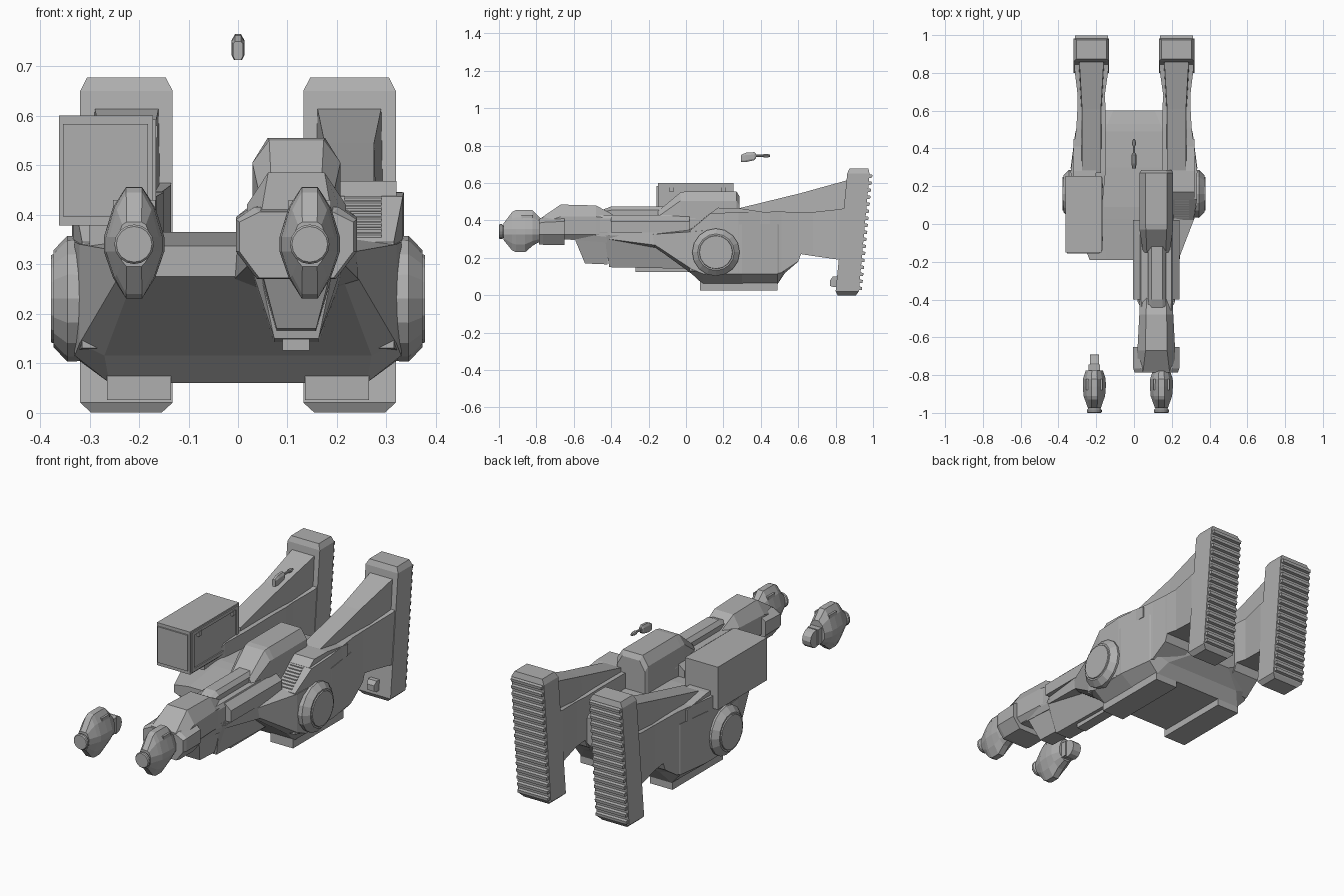
import bpy, bmesh, math

mat = bpy.data.materials.new("hull grey")
mat.diffuse_color = (0.43, 0.43, 0.43, 1)


def loft(name, rings):
    """Skin a list of equally long point rings and cap both ends."""
    bm = bmesh.new()
    vs = [[bm.verts.new(p) for p in r] for r in rings]
    n = len(rings[0])
    for a, b in zip(vs, vs[1:]):
        for i in range(n):
            j = (i + 1) % n
            bm.faces.new((a[i], a[j], b[j], b[i]))
    bm.faces.new(vs[0])
    bm.faces.new(vs[-1][::-1])
    bmesh.ops.recalc_face_normals(bm, faces=bm.faces)
    me = bpy.data.meshes.new(name)
    bm.to_mesh(me)
    bm.free()
    me.materials.append(mat)
    ob = bpy.data.objects.new(name, me)
    bpy.context.collection.objects.link(ob)
    return ob


def rect(y, x0, x1, z0, z1):
    return [(x0, y, z0), (x1, y, z0), (x1, y, z1), (x0, y, z1)]


def box(name, x0, x1, y0, y1, z0, z1):
    return loft(name, [rect(y0, x0, x1, z0, z1), rect(y1, x0, x1, z0, z1)])


def octo(y, cx, wb, zb, wm, z1, z2, wt, zt):
    """Eight-point section: bottom, middle and top half widths."""
    return [(cx - wb, y, zb), (cx + wb, y, zb), (cx + wm, y, z1), (cx + wm, y, z2),
            (cx + wt, y, zt), (cx - wt, y, zt), (cx - wm, y, z2), (cx - wm, y, z1)]


def circle(axis, pos, c, r, n=16):
    """Ring about the x or y axis; c holds the two other coordinates."""
    pts = [(c[0] + r * math.cos(2 * math.pi * i / n),
            c[1] + r * math.sin(2 * math.pi * i / n)) for i in range(n)]
    return [(pos, a, b) if axis == "x" else (a, pos, b) for a, b in pts]


# Main hull
loft("main_hull", [octo(*s) for s in (
    (-.19, 0, .21, .275, .235, .285, .325, .15, .337),
    (.03, 0, .27, .115, .32, .14, .34, .16, .36),
    (.09, 0, .26, .06, .33, .115, .345, .16, .365),
    (.30, 0, .26, .06, .335, .115, .38, .16, .365),
    (.49, 0, .26, .06, .31, .115, .38, .15, .36),
    (.53, 0, .22, .12, .29, .14, .36, .14, .355),
    (.60, 0, .11, .18, .15, .2, .33, .11, .34))])

for s, side in ((1, "right"), (-1, "left")):
    def m(ring):
        return [(s * x, y, z) for x, y, z in ring]

    # Rear leg running from hull to track
    loft(side + "_leg", [m(rect(*r)) for r in (
        (.02, .20, .315, .13, .345), (.13, .165, .333, .12, .437),
        (.28, .15, .335, .12, .445), (.51, .15, .305, .12, .447),
        (.60, .15, .30, .18, .445), (.615, .15, .30, .22, .445),
        (.68, .155, .298, .21, .445), (.82, .135, .315, .19, .46),
        (.88, .135, .315, .19, .47))])
    # Raised ridge on the leg
    loft(side + "_leg_ridge", [m([(x0, y, .40), (x1, y, .40), (x1 - .005, y, z), (x0 + .005, y, z)])
                               for y, x0, x1, z in ((.27, .17, .28, .462), (.61, .17, .28, .545),
                                                    (.87, .155, .295, .617))])
    loft(side + "_leg_shoulder", [m(rect(y, .20, .32, .38, z)) for y, z in
                                  ((.13, .438), (.17, .468), (.28, .466), (.45, .44))])
    # Cooling grille slats on the front slope of the leg
    for i in range(8):
        t = i / 7
        y, z = .03 + .09 * t, .355 + .075 * t
        loft(side + "_grille_slat", [m(rect(y, .215, .29, z - .012, z + .004)),
                                     m(rect(y + .006, .215, .29, z - .012, z + .008))])

    # Slanted track block: chamfered rings from bottom to top
    def track(z, inset):
        t = z / .68
        y0, y1 = .798 + .067 * t + inset * .6, .922 + .062 * t - inset * .6
        x0, x1 = .132 + inset, .319 - inset
        return m([(x0, y0, z), (x1, y0, z), (x1, y1, z), (x0, y1, z)])
    loft(side + "_track", [track(0, .022), track(.02, 0), track(.65, 0), track(.677, .014)])
    # Track ribs
    for i in range(17):
        z = .035 + i * .0375
        y = .922 + .062 * z / .68
        loft(side + "_track_rib", [m([(x, y - .01, z - .009), (x, y + .015, z - .006),
                                      (x, y + .017, z + .009), (x, y - .01, z + .014)])
                                   for x in (.138, .313)])
    # Small fitting on the foot
    loft(side + "_foot_fitting", [m(rect(.77, .205, .245, .05, .08)),
                                  m(rect(.785, .20, .25, .045, .10)),
                                  m(rect(.83, .20, .25, .045, .10))])
    # Belly skid
    loft(side + "_belly_skid", [m(rect(.075, .135, .265, .025, .12)),
                                m(rect(.49, .135, .265, .025, .12))])
    # Round side hub
    c = (.16, .23)
    loft(side + "_side_hub", [circle("x", s * x, c, r) for x, r in
                              ((.28, .125), (.345, .127), (.373, .098), (.373, .09), (.378, .088))])

# Cargo box with framed panels
box("cargo_box", -.362, -.172, -.15, .255, .378, .60)
box("cargo_front_panel", -.354, -.182, -.157, -.15, .396, .583)
for z0, z1 in ((.385, .402), (.575, .592)):
    box("cargo_side_rail", -.173, -.166, -.14, .245, z0, z1)
for y0, y1 in ((-.14, -.12), (.225, .245)):
    box("cargo_side_post", -.173, -.166, y0, y1, .385, .592)
for y in (-.09, .19):
    box("cargo_latch", -.173, -.163, y, y + .025, .555, .58)
box("cargo_mount", -.30, -.18, -.02, .22, .33, .38)

# Offset cabin
CX = .118
loft("cabin", [octo(*r) for r in (
    (-.15, CX, .06, .34, .07, .36, .42, .05, .45),
    (-.03, CX, .08, .34, .089, .36, .505, .055, .55),
    (.00, CX, .08, .34, .089, .36, .505, .058, .555),
    (.27, CX, .08, .34, .089, .36, .505, .058, .555),
    (.285, CX, .07, .34, .08, .36, .48, .05, .53))])
# Neck with side plates, spine and keel
loft("neck_core", [octo(*r) for r in (
    (-.66, CX, .07, .30, .08, .335, .41, .07, .425),
    (-.40, CX, .08, .28, .09, .31, .41, .08, .43),
    (.05, CX, .08, .28, .09, .30, .41, .08, .43))])
for s in (1, -1):
    loft("neck_side_plate", [[(CX + s * x, y, z) for x, z in p] for y, p in (
        (-.40, ((.06, .335), (.122, .335), (.122, .395), (.085, .425), (.06, .425))),
        (.02, ((.06, .335), (.122, .335), (.122, .395), (.085, .425), (.06, .425))))])
    loft("neck_fairing", [[(CX + s * x, y, z) for x, z in p] for y, p in (
        (-.41, ((.03, .28), (.095, .30), (.095, .335), (.03, .335))),
        (-.18, ((.03, .24), (.125, .27), (.12, .345), (.03, .345))),
        (.04, ((.03, .24), (.13, .24), (.12, .345), (.03, .345))))])
loft("neck_spine", [octo(*r) for r in (
    (-.49, CX + .004, .047, .41, .047, .42, .435, .025, .44),
    (-.40, CX + .004, .047, .41, .047, .42, .455, .03, .475),
    (-.10, CX + .004, .047, .41, .047, .42, .455, .03, .475))])


def keel(y, zt, zb, wt, wb):
    return [(CX - wb, y, zb), (CX + wb, y, zb), (CX + wt, y, zt), (CX - wt, y, zt)]


loft("neck_keel_front", [keel(-.605, .335, .325, .085, .08), keel(-.54, .335, .17, .085, .04),
                         keel(-.42, .335, .165, .09, .04)])
loft("neck_keel_rear", [keel(-.43, .32, .27, .09, .07), keel(-.41, .32, .15, .10, .045),
                        keel(.10, .32, .14, .11, .045)])
box("keel_pad", .09, .145, -.27, .06, .125, .16)

# Head and its front collar
loft("head", [octo(*r) for r in (
    (-.78, CX, .075, .30, .10, .325, .385, .07, .41),
    (-.67, CX, .075, .30, .10, .325, .42, .057, .485),
    (-.48, CX, .075, .30, .09, .325, .42, .055, .48),
    (-.39, CX, .07, .30, .08, .325, .41, .05, .43))])
loft("head_collar", [octo(*r) for r in (
    (-.785, CX, .075, .272, .115, .325, .385, .075, .405),
    (-.765, CX, .08, .27, .122, .325, .39, .085, .415),
    (-.65, CX, .08, .27, .122, .325, .395, .085, .42))])


# Lamp-like snouts: one on the head, one loose at the left
def snout(name, cx, loose):
    def ring(y, t, w, zb, zt):
        return [(cx - t, y, zb), (cx + t, y, zb), (cx + w * .7, y, (zb + .335) / 2 - .01),
                (cx + w, y, .325), (cx + w, y, .355), (cx + w * .7, y, (zt + .35) / 2 + .012),
                (cx + t, y, zt), (cx - t, y, zt), (cx - w * .7, y, (zt + .35) / 2 + .012),
                (cx - w, y, .355), (cx - w, y, .325), (cx - w * .7, y, (zb + .335) / 2 - .01)]
    loft(name + "_shell", [ring(*r) for r in (
        (-.975, .015, .034, .295, .385), (-.93, .016, .05, .24, .445), (-.91, .016, .057, .23, .455),
        (-.86, .016, .061, .23, .456), (-.82, .016, .06, .265, .455), (-.775, .013, .045, .29, .41))])
    loft(name + "_nose", [circle("y", y, (cx, .34), r) for y, r in
                          ((-1, .036), (-.995, .04), (-.985, .04), (-.97, .028))])
    for s in (1, -1):
        box(name + "_side_slot", cx + s * .034 - .009, cx + s * .034 + .009, -.88, -.82, .39, .43)
    if loose:
        loft(name + "_pivot", [circle("x", cx + d, (-.735, .335), .045, 12) for d in (-.024, .024)])
        box(name + "_pivot_arm", cx - .03, cx + .03, -.80, -.745, .30, .38)


snout("head_snout", .145, False)
snout("loose_snout", -.21, True)

# Small floating gun
loft("small_gun_body", [octo(*r) for r in (
    (.295, 0, .006, .712, .010, .72, .745, .006, .75),
    (.32, 0, .008, .712, .013, .722, .75, .006, .762),
    (.365, 0, .008, .722, .013, .73, .752, .006, .765),
    (.375, 0, .005, .735, .008, .738, .75, .005, .755))])
loft("small_gun_barrel", [circle("y", y, (0, .746), r, 8) for y, r in
                          ((.37, .006), (.415, .006), (.416, .01), (.435, .01), (.45, .005))])
